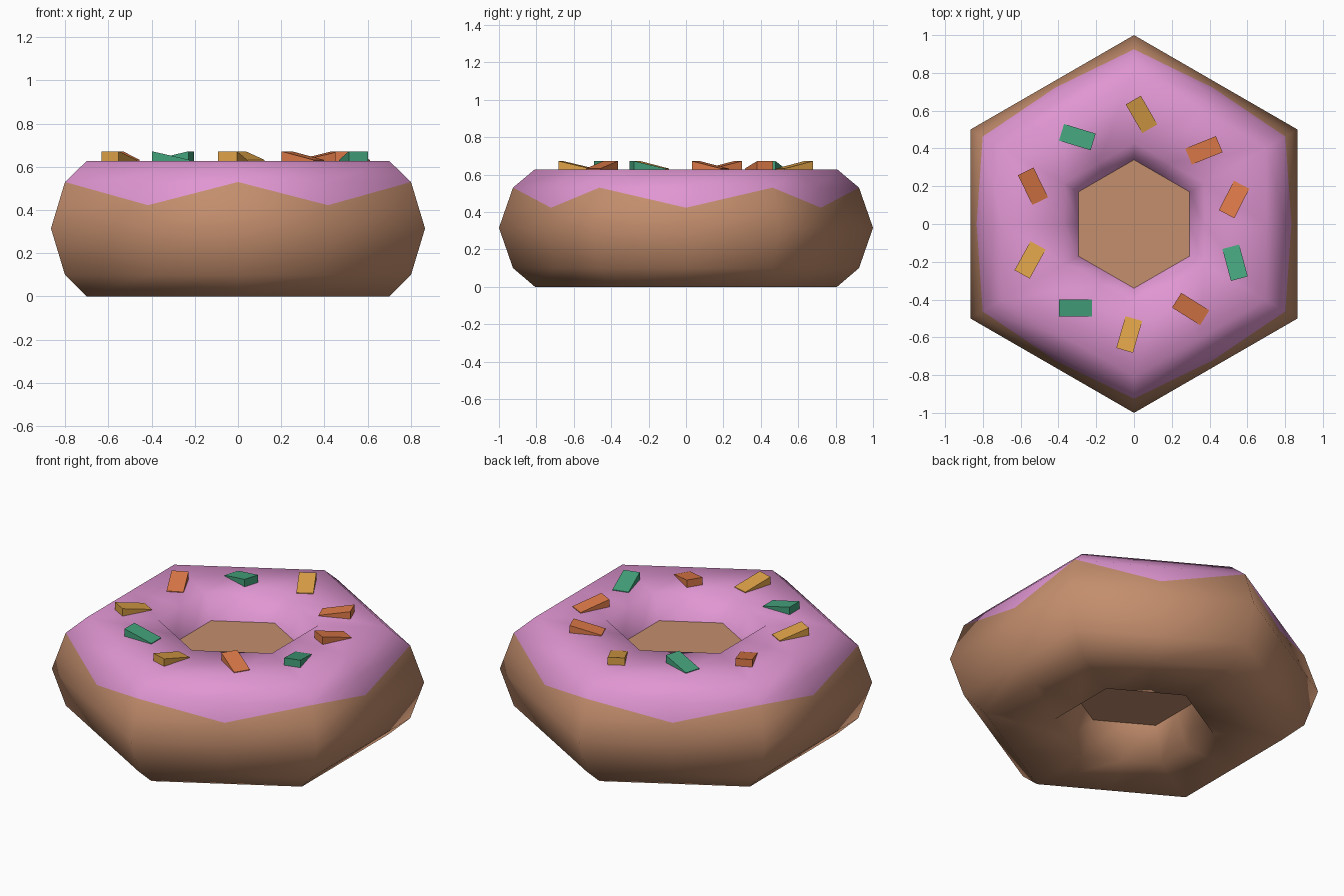
import bpy, bmesh, math
from mathutils import Matrix

if "Cube" in bpy.data.objects:
    bpy.data.objects.remove(bpy.data.objects["Cube"])


def material(name, rgb):
    # sRGB 0-255 to linear
    lin = [((c / 255 + 0.055) / 1.055) ** 2.4 for c in rgb]
    m = bpy.data.materials.new(name)
    m.diffuse_color = (*lin, 1)
    m.use_nodes = True
    m.node_tree.nodes["Principled BSDF"].inputs["Base Color"].default_value = m.diffuse_color
    return m


brown = material("dough_brown", (196, 142, 109))
pink = material("icing_pink", (224, 150, 210))
colours = {
    "yellow": material("sprinkle_yellow", (222, 162, 72)),
    "orange": material("sprinkle_orange", (222, 122, 72)),
    "green": material("sprinkle_green", (68, 162, 124)),
}


def finish(bm, name, mats):
    bmesh.ops.recalc_face_normals(bm, faces=bm.faces[:])
    me = bpy.data.meshes.new(name)
    bm.to_mesh(me)
    bm.free()
    for m in mats:
        me.materials.append(m)
    ob = bpy.data.objects.new(name, me)
    bpy.context.collection.objects.link(ob)
    return ob


# Six-sided ring: profile (corner radius, z) from the lower plug to the upper plug
profile = [(0.34, 0.19), (0.43, 0), (0.808, 0), (0.925, 0.10), (1.0, 0.315),
           (0.9625, 0.4225), (0.925, 0.53), (0.808, 0.628), (0.43, 0.628), (0.34, 0.495)]
DRIP = 5          # band in which the icing edge zigzags
N = 12            # corners plus side midpoints
bm = bmesh.new()
rings = []
for r, z in profile:
    ring = []
    for i in range(N):
        a = math.pi / 2 + i * math.tau / N
        rr = r if i % 2 == 0 else r * math.cos(math.pi / 6)
        ring.append(bm.verts.new((rr * math.cos(a), rr * math.sin(a), z)))
    rings.append(ring)

for k in range(len(profile) - 1):
    lo, hi = rings[k], rings[k + 1]
    for i in range(N):
        j = (i + 1) % N
        if k == DRIP:
            c, m = (i, j) if i % 2 == 0 else (j, i)
            bm.faces.new((lo[c], lo[m], hi[c]))
            bm.faces.new((hi[c], lo[m], hi[m])).material_index = 1
        else:
            f = bm.faces.new((lo[i], lo[j], hi[j], hi[i]))
            f.material_index = 1 if k > DRIP else 0
for f in bm.faces:
    f.smooth = True

# Flat plugs closing the hole above and below
for ring in (rings[0], rings[-1]):
    plug = bm.faces.new(ring)
    for e in plug.edges:
        e.smooth = False
finish(bm, "iced_ring", [brown, pink])

# Wedge sprinkles: colour, x, y, direction of the tall end in degrees
sprinkles = [
    ("yellow", 0.04, 0.58, 120), ("orange", 0.37, 0.39, 22),
    ("orange", 0.53, 0.13, 243), ("green", 0.535, -0.205, -75),
    ("orange", 0.30, -0.45, 148), ("yellow", -0.025, -0.585, 254),
    ("green", -0.31, -0.445, 180), ("yellow", -0.55, -0.19, 241),
    ("orange", -0.535, 0.20, 116), ("green", -0.30, 0.46, -17),
]
L, W, Z0, Z1 = 0.0875, 0.046, 0.62, 0.672
for n, (col, x, y, ang) in enumerate(sprinkles):
    bm = bmesh.new()
    sides = [[bm.verts.new(p) for p in ((-L, s, Z0), (L, s, Z0), (L, s, Z1), (-L, s, 0.632))]
             for s in (-W, W)]
    for s in sides:
        bm.faces.new(s)
    for i in range(4):
        j = (i + 1) % 4
        bm.faces.new((sides[0][i], sides[0][j], sides[1][j], sides[1][i]))
    bm.transform(Matrix.Translation((x, y, 0)) @ Matrix.Rotation(math.radians(ang), 4, 'Z'))
    finish(bm, f"sprinkle_{n + 1}", [colours[col]])
